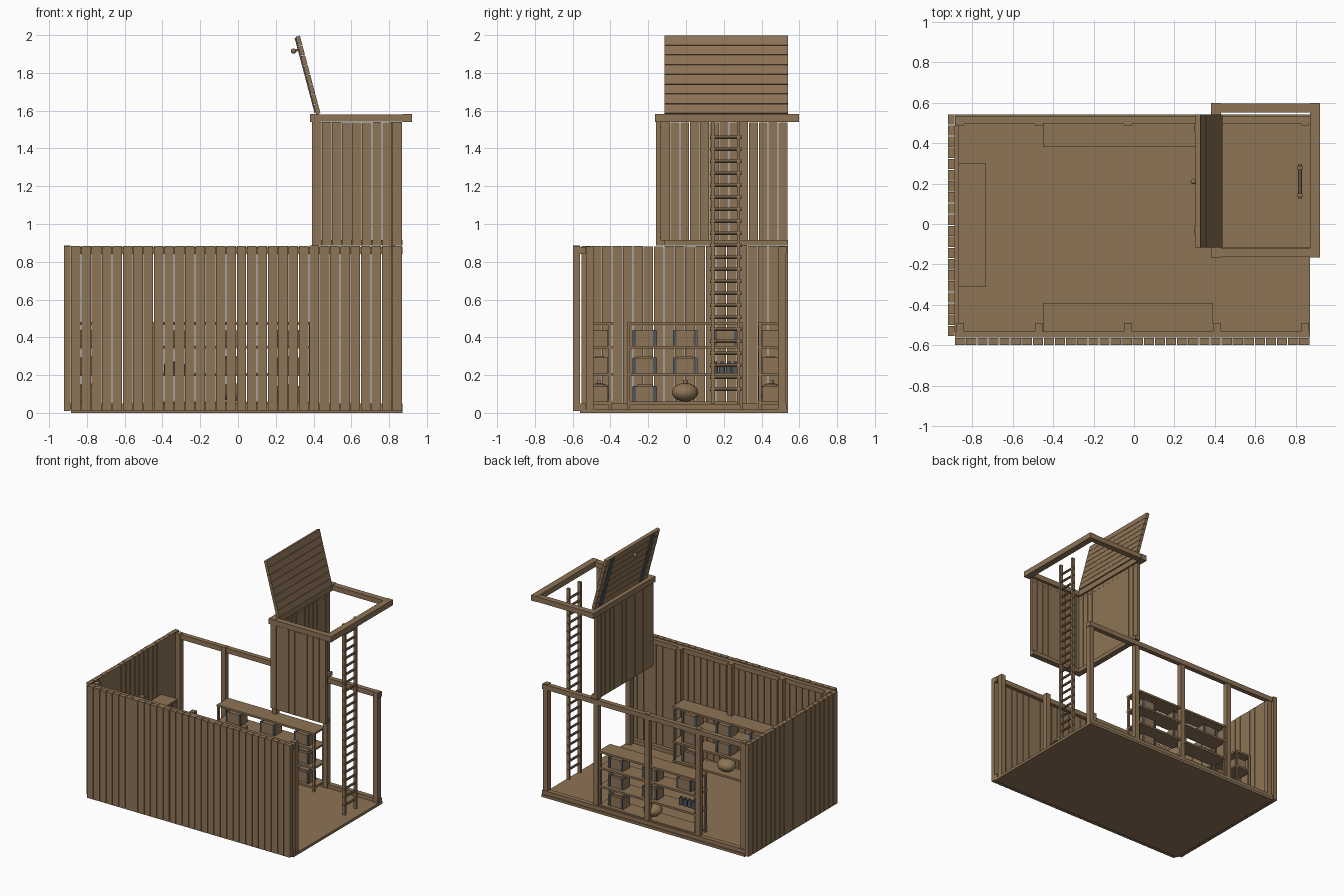
import bpy, bmesh, math, random
from mathutils import Matrix, Vector

if "Cube" in bpy.data.objects:
    bpy.data.objects.remove(bpy.data.objects["Cube"])

random.seed(4)


def colour(name, rgb):
    m = bpy.data.materials.new(name)
    m.diffuse_color = (*rgb, 1)
    m.use_nodes = True
    m.node_tree.nodes["Principled BSDF"].inputs["Base Color"].default_value = m.diffuse_color
    return m


WOOD = colour("brown wood", (0.27, 0.175, 0.093))
METAL = colour("dark blue grey", (0.075, 0.095, 0.11))


def finish(bm, name, mat, matrix=None, smooth=False):
    if matrix is not None:
        bm.transform(matrix)
    bmesh.ops.recalc_face_normals(bm, faces=bm.faces)
    for f in bm.faces:
        f.smooth = smooth
    me = bpy.data.meshes.new(name)
    bm.to_mesh(me)
    bm.free()
    me.materials.append(mat)
    ob = bpy.data.objects.new(name, me)
    bpy.context.collection.objects.link(ob)
    return ob


def add_box(bm, x0, x1, y0, y1, z0, z1):
    m = Matrix.Translation(((x0 + x1) / 2, (y0 + y1) / 2, (z0 + z1) / 2))
    bmesh.ops.create_cube(bm, size=1, matrix=m @ Matrix.Diagonal((x1 - x0, y1 - y0, z1 - z0, 1)))


def boxes(name, items, mat=WOOD, matrix=None):
    bm = bmesh.new()
    for b in items:
        add_box(bm, *b)
    return finish(bm, name, mat, matrix)


def add_rod(bm, p, q, r, seg=8):
    p, q = Vector(p), Vector(q)
    d = q - p
    m = Matrix.Translation((p + q) / 2) @ d.to_track_quat('Z', 'Y').to_matrix().to_4x4()
    bmesh.ops.create_cone(bm, cap_ends=True, segments=seg, radius1=r, radius2=r, depth=d.length, matrix=m)


def planks(name, axis, a, b, n, t0, t1, z0, z1):
    """Row of upright boards from a to b along x or y, with thin gaps."""
    items, w = [], (b - a) / n
    for i in range(n):
        j = random.uniform(0, 0.002)
        u0, u1 = a + i * w + 0.001, a + (i + 1) * w - 0.002 - j
        zz = z1 - random.uniform(0, 0.003)
        items.append((u0, u1, t0, t1, z0, zz) if axis == 'x' else (t0, t1, u0, u1, z0, zz))
    return boxes(name, items)


# Floor and cladding
boxes("floor", [(-0.885, 0.87, -0.56, 0.54, 0.0, 0.02)])
planks("front_wall_planks", 'x', -0.885, 0.87, 32, -0.597, -0.562, 0.01, 0.885)
planks("left_wall_planks", 'y', -0.555, 0.545, 20, -0.92, -0.887, 0.01, 0.885)

# Timber frame of the room: posts, top rails and sills on the two long sides
posts, rails = [], []
for x in (-0.86, -0.47, -0.03, 0.41, 0.845):
    for y in (-0.51, 0.507):
        posts.append((x - 0.019, x + 0.019, y - 0.02, y + 0.02, 0.02, 0.882))
for y0, y1 in ((-0.561, -0.531), (0.495, 0.532)):
    rails.append((-0.885, 0.87, y0, y1, 0.84, 0.878))
    rails.append((-0.885, 0.87, y0, y1, 0.02, 0.05))
rails.append((-0.886, -0.865, -0.53, 0.49, 0.02, 0.05))
boxes("room_posts", posts)
boxes("room_rails", rails)

# Entry shaft: two clad sides, cleats and nail heads
planks("shaft_front_planks", 'x', 0.39, 0.87, 9, -0.16, -0.135, 0.885, 1.54)
planks("shaft_left_planks", 'y', -0.135, 0.54, 13, 0.392, 0.417, 0.885, 1.54)
boxes("shaft_cleats", [(0.417, 0.87, -0.135, -0.115, 0.885, 0.915),
                       (0.417, 0.437, -0.115, 0.54, 0.885, 0.915)])
bm = bmesh.new()
for z in (0.93, 1.51):
    for i in range(13):
        y = -0.109 + i * 0.0519
        add_rod(bm, (0.415, y, z), (0.42, y, z), 0.004, 6)
    for i in range(9):
        x = 0.417 + i * 0.0533
        add_rod(bm, (x, -0.137, z), (x, -0.132, z), 0.004, 6)
finish(bm, "shaft_nails", WOOD)

# Square rim on top of the shaft
boxes("shaft_rim", [(0.38, 0.43, -0.165, 0.597, 1.54, 1.583),
                    (0.87, 0.92, -0.165, 0.597, 1.54, 1.583),
                    (0.43, 0.87, -0.163, -0.118, 1.542, 1.581),
                    (0.43, 0.87, 0.55, 0.595, 1.542, 1.581)])

# Open hatch, built upright on its hinge line and then tilted
tilt = Matrix.Translation((0.425, 0, 1.583)) @ Matrix.Rotation(-math.atan2(0.11, 0.415), 4, 'Y')
h = 0.427 / 8
boxes("hatch_planks", [(-0.012, 0.012, -0.115, 0.54, i * h + 0.001, (i + 1) * h - 0.002)
                       for i in range(8)], WOOD, tilt)
boxes("hatch_battens", [(-0.018, -0.012, y - 0.02, y + 0.02, 0.01, 0.42)
                        for y in (-0.03, 0.47)], METAL, tilt)
bm = bmesh.new()
add_rod(bm, (-0.012, 0.21, 0.355), (-0.035, 0.21, 0.355), 0.006)
bmesh.ops.create_uvsphere(bm, u_segments=12, v_segments=8, radius=0.014,
                          matrix=Matrix.Translation((-0.042, 0.21, 0.355)))
finish(bm, "hatch_knob", WOOD, tilt, True)

# Ladder
boxes("ladder_rails", [(0.807, 0.832, y - 0.009, y + 0.009, 0.05, 1.54) for y in (0.142, 0.278)])
bm = bmesh.new()
for i in range(22):
    z = 0.125 + i * 0.0635
    add_rod(bm, (0.82, 0.127, z), (0.82, 0.293, z), 0.009)
finish(bm, "ladder_rungs", WOOD)


# Shelf unit: built along x with its back on y = 0, then moved into place
def shelf_unit(side, length, matrix):
    d, e = 0.14, length / 2
    levels = (0.045, 0.195, 0.34, 0.465)
    parts = [(-e, e, 0, d, z, z + 0.015) for z in levels]
    for x0 in (-e, e - 0.014):
        parts += [(x0, x0 + 0.014, y, y + 0.016, 0.02, 0.466) for y in (0.004, d - 0.02)]
    boxes(side + "_shelf", parts, WOOD, matrix)
    # Crates with end bands, in three columns
    col = length * 0.35
    crates, bands, lids = [], [], []
    for u, rows in ((col, (0, 1, 2)), (0, (1, 2)), (-col, (2,))):
        for r in rows:
            z = levels[r] + 0.015
            crates.append((u - 0.065, u + 0.065, 0.03, 0.115, z, z + 0.08))
            for s in (-1, 1):
                c = u + s * 0.053
                bands.append((c - 0.008, c + 0.008, 0.027, 0.118, z + 0.001, z + 0.083))
            if r < 2:
                lids.append((u - 0.04, u + 0.04, 0.05, 0.095, z + 0.08, z + 0.09))
    boxes(side + "_crates", crates, WOOD, matrix)
    boxes(side + "_crate_bands", bands, METAL, matrix)
    boxes(side + "_crate_lids", lids, WOOD, matrix)
    # Round pot on the bottom board
    bm = bmesh.new()
    bmesh.ops.create_uvsphere(bm, u_segments=16, v_segments=10, radius=1,
                              matrix=Matrix.Translation((0, 0.07, 0.109)) @ Matrix.Diagonal((0.07, 0.065, 0.049, 1)))
    add_rod(bm, (0, 0.07, 0.15), (0, 0.07, 0.175), 0.012)
    finish(bm, side + "_pot", WOOD, matrix, True)
    # Row of jars on the middle board
    bm = bmesh.new()
    for i in range(4):
        u = -col + (i - 1.5) * 0.036
        add_rod(bm, (u, 0.075, 0.21), (u, 0.075, 0.26), 0.015, 12)
        add_rod(bm, (u, 0.075, 0.26), (u, 0.075, 0.272), 0.009, 12)
    finish(bm, side + "_jars", METAL, matrix)


shelf_unit("front", 0.84, Matrix.Translation((-0.03, -0.53, 0)))
shelf_unit("back", 0.84, Matrix.Translation((-0.03, 0.52, 0)) @ Matrix.Diagonal((1, -1, 1, 1)))
shelf_unit("left", 0.61, Matrix.Translation((-0.87, -0.005, 0)) @ Matrix.Rotation(-math.pi / 2, 4, 'Z'))
